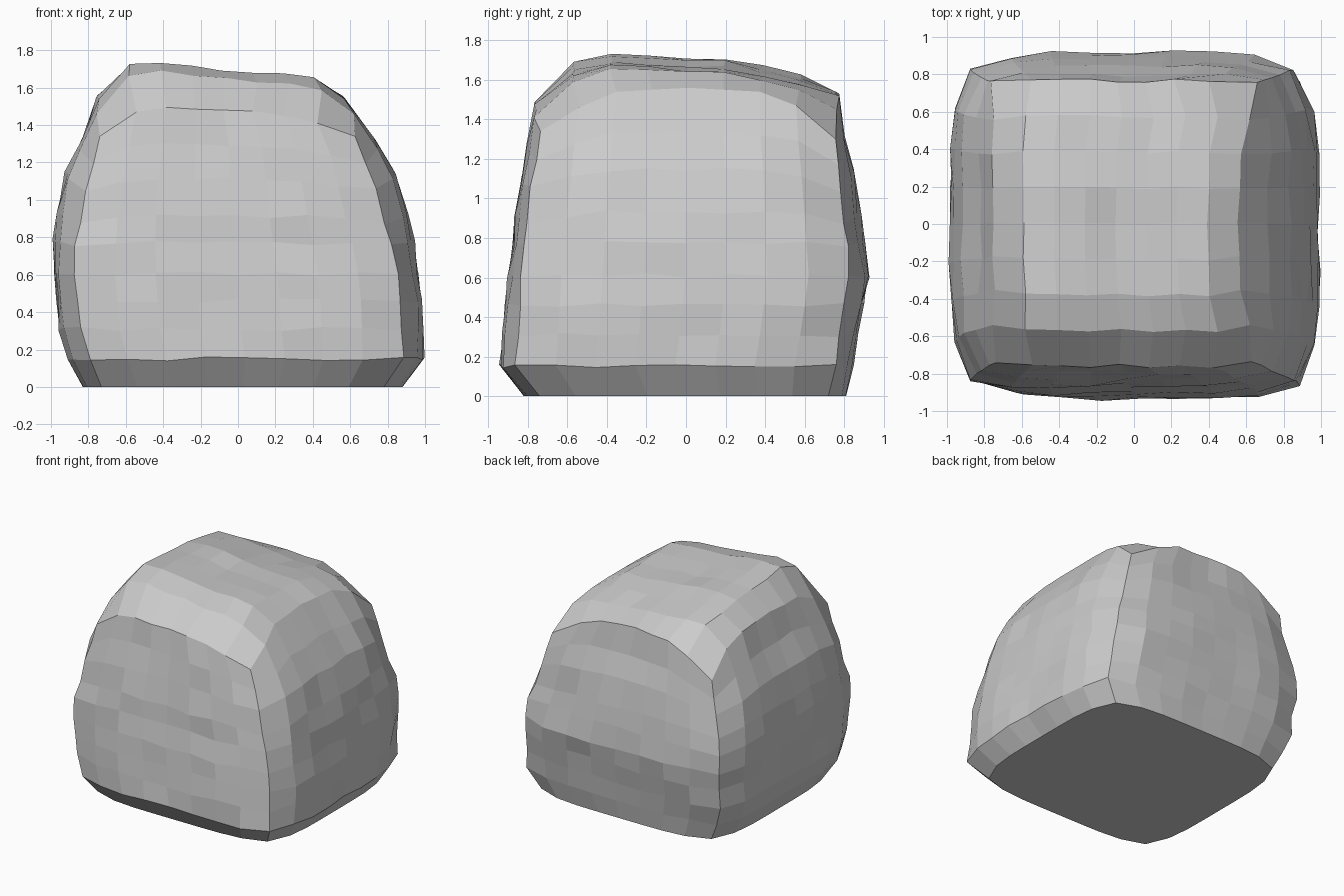
import bpy, bmesh, random

if "Cube" in bpy.data.objects:
    bpy.data.objects.remove(bpy.data.objects["Cube"])
random.seed(4)
N = 8  # cells along each side


def curve(pts, v):
    """Piecewise linear lookup."""
    if v <= pts[0][0]:
        return pts[0][1]
    for (a, p), (b, q) in zip(pts, pts[1:]):
        if v <= b:
            return p + (q - p) * (v - a) / (b - a)
    return pts[-1][1]


# silhouettes of the four sides by height
LEFT = [(0, -.83), (.15, -.91), (.3, -.955), (.6, -.975), (.85, -.985), (1.13, -.93), (1.32, -.83), (1.58, -.74)]
RIGHT = [(0, .88), (.15, .99), (.45, .98), (.8, .935), (1.13, .845), (1.32, .73), (1.58, .55)]
FRONT = [(0, -.82), (.15, -.94), (.3, -.925), (.6, -.9), (.9, -.86), (1.13, -.82), (1.33, -.79), (1.5, -.755)]
BACK = [(0, .81), (.15, .84), (.3, .87), (.6, .92), (.9, .88), (1.13, .845), (1.33, .79), (1.5, .765)]
# how far the corner edges sit inside the silhouettes
INSET_X = [(0, .1), (.15, .11), (.6, .1), (.9, .13), (1.13, .13), (1.32, .08)]
INSET_F = [(0, .08), (.15, .08), (.6, .06), (1.4, .04)]
INSET_B = [(0, .09), (.15, .09), (.6, .09), (1.1, .07), (1.4, .03)]
# crown heights by depth, and adjustment across the width
CROWN = [(-.76, 1.49), (-.62, 1.61), (-.43, 1.69), (-.22, 1.68), (0, 1.66), (.22, 1.655), (.44, 1.61), (.67, 1.56), (.78, 1.49)]
TILT = [(-.74, -.1), (-.58, .04), (-.4, .055), (-.26, .035), (-.1, .01), (.38, -.015), (.55, -.08)]
LEVELS = [0, .15, .31, .46, .61, .78, .93, 1.14, 1.33, 1.54]
# heights of the upper rim along the sides and along the front
RIM = [(0, 1.33), (1, 1.46), (2, 1.54), (4, 1.56), (6, 1.54), (7, 1.47), (8, 1.32)]
FRONT_RIM = [(0, 1.34), (1, 1.47), (2, 1.495), (3, 1.485), (5, 1.475), (6, 1.45), (7, 1.41), (8, 1.33)]


def lerp(a, b, t):
    return a + (b - a) * t


def side_point(i, j, level):
    """Point on the wall: i, j in 0..N with at least one on the border."""
    k = j if i in (0, N) else i
    rim = curve(FRONT_RIM if j == 0 else RIM, k)
    if j == N:
        rim -= .02
    z = level * (1 if level < .5 else lerp(1, rim / 1.54, (level - .5) / 1.04))
    if 0 < level < 1.5:
        z += random.uniform(-.012, .012)
    ix, fi, bi = (curve(c, z) for c in (INSET_X, INSET_F, INSET_B))
    l, r, f, b = (curve(c, z) for c in (LEFT, RIGHT, FRONT, BACK))
    w = abs(2 * k / N - 1) ** 5
    bump = random.uniform(-.011, .011) if level > 0 else 0
    x = lerp(l + ix, r - ix, i / N)
    y = lerp(f + fi, b - bi, j / N)
    if i in (0, N):
        x = (l + ix * w - bump) if i == 0 else (r - ix * w + bump)
    if j in (0, N):
        y = (f + fi * w - bump) if j == 0 else (b - bi * w + bump)
    return x, y, z


bm = bmesh.new()
border = ([(i, 0) for i in range(N)] + [(N, j) for j in range(N)]
          + [(i, N) for i in range(N, 0, -1)] + [(0, j) for j in range(N, 0, -1)])

# walls
rings = [[bm.verts.new(side_point(i, j, lv)) for i, j in border] for lv in LEVELS]
for lo, hi in zip(rings, rings[1:]):
    for k in range(len(border)):
        m = (k + 1) % len(border)
        bm.faces.new((lo[k], lo[m], hi[m], hi[k]))

# flat underside
bm.faces.new(rings[0][::-1])

# crown
top = dict(zip(border, rings[-1]))
for i in range(1, N):
    for j in range(1, N):
        x = lerp(top[0, j].co.x, top[N, j].co.x, i / N)
        y = lerp(top[i, 0].co.y, top[i, N].co.y, j / N)
        z = curve(CROWN, y) + curve(TILT, x) + random.uniform(-.01, .01)
        top[i, j] = bm.verts.new((x, y, z))
for i in range(N):
    for j in range(N):
        bm.faces.new((top[i, j], top[i + 1, j], top[i + 1, j + 1], top[i, j + 1]))

bmesh.ops.recalc_face_normals(bm, faces=bm.faces)
mesh = bpy.data.meshes.new("boulder")
bm.to_mesh(mesh)
bm.free()
bpy.context.collection.objects.link(bpy.data.objects.new("boulder", mesh))
